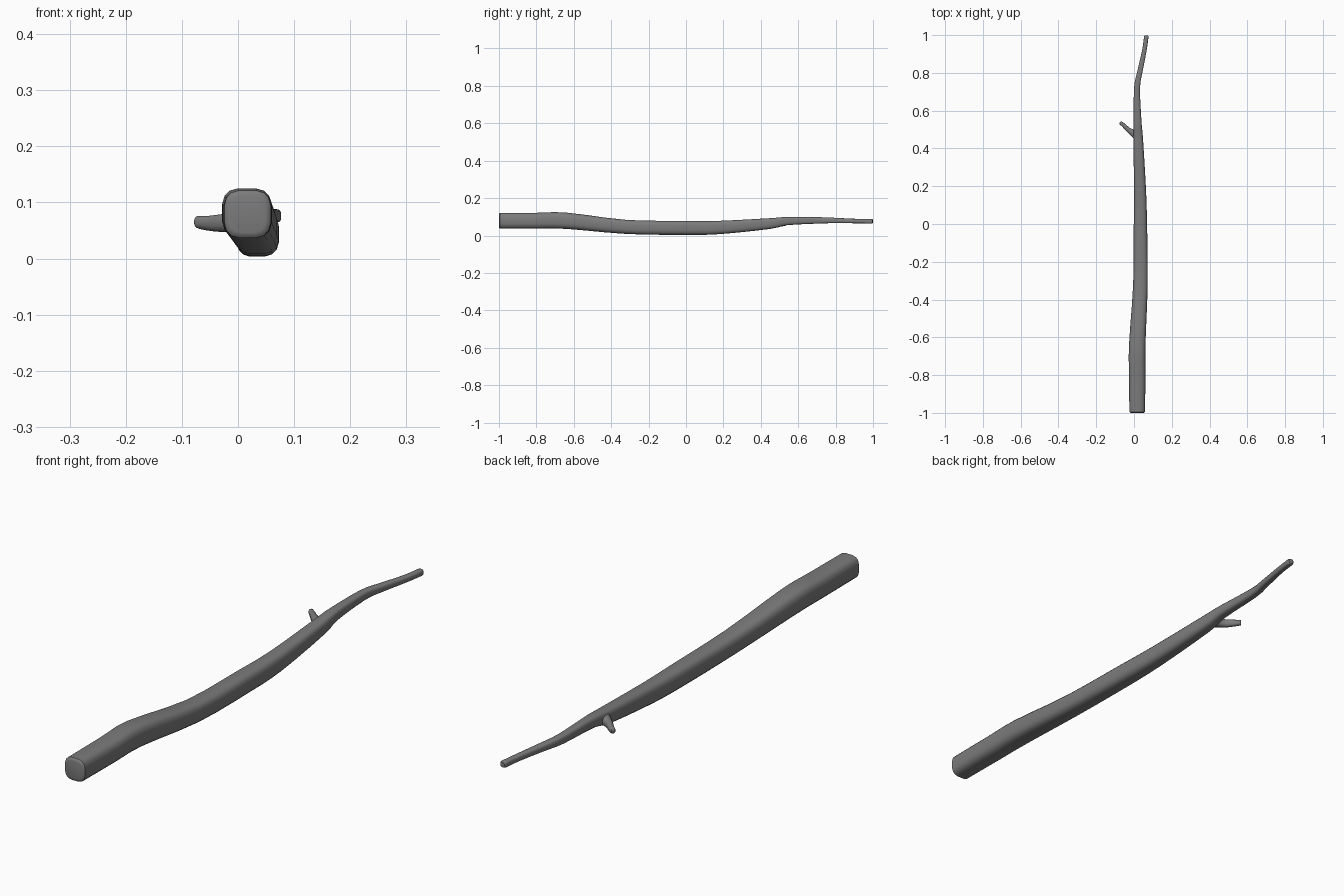
import bpy, bmesh, math
from mathutils import Vector

if "Cube" in bpy.data.objects:
    bpy.data.objects.remove(bpy.data.objects["Cube"])

bark = bpy.data.materials.new("bark_grey")
bark.diffuse_color = (0.2, 0.2, 0.2, 1)
bark.use_nodes = True
bark.node_tree.nodes["Principled BSDF"].inputs["Base Color"].default_value = bark.diffuse_color


def smooth_rows(rows, steps):
    """Catmull-Rom interpolation between the given sections."""
    out = []
    for i in range(len(rows) - 1):
        b, c = rows[i], rows[i + 1]
        a = rows[i - 1] if i else [2 * p - q for p, q in zip(b, c)]
        d = rows[i + 2] if i + 2 < len(rows) else [2 * q - p for p, q in zip(b, c)]
        for s in range(steps):
            t = s / steps
            out.append([0.5 * (2 * q + (r - p) * t + (2 * p - 5 * q + 4 * r - e) * t * t
                               + (3 * q - p - 3 * r + e) * t ** 3)
                        for p, q, r, e in zip(a, b, c, d)])
    out.append(list(rows[-1]))
    return out


def loft(name, rows, power, sides=16, steps=3, cap=0.006):
    """Rows are (x, y, z, half width, half height); ends get a softened rim."""
    rows = smooth_rows(rows, steps)
    pts = [Vector(r[:3]) for r in rows]
    rings = []
    for i, r in enumerate(rows):
        tan = pts[min(i + 1, len(pts) - 1)] - pts[max(i - 1, 0)]
        tan.z = 0
        tan.normalize()
        first, last = i == 0, i == len(rows) - 1
        sign = 1 if first else -1
        stages = [(0, 1.0)]
        if first or last:
            stages = [(0, 0.78), (0.25, 0.9), (1, 1.0)]
            if last:
                stages.reverse()
        for off, k in stages:
            c = pts[i] + tan * (sign * off * cap)
            rings.append((c, tan.cross(Vector((0, 0, 1))), r[3] * k, r[4] * k))
    bm = bmesh.new()
    loops = []
    for c, side, w, h in rings:
        loop = []
        for j in range(sides):
            a = 2 * math.pi * (j + 0.5) / sides
            ca, sa = math.cos(a), math.sin(a)
            u = math.copysign(abs(ca) ** (2 / power), ca)
            v = math.copysign(abs(sa) ** (2 / power), sa)
            loop.append(bm.verts.new(c + side * (u * w) + Vector((0, 0, v * h))))
        loops.append(loop)
    for p, q in zip(loops, loops[1:]):
        for j in range(sides):
            k = (j + 1) % sides
            bm.faces.new((p[j], p[k], q[k], q[j]))
    bm.faces.new(loops[0])
    bm.faces.new(loops[-1])
    bmesh.ops.recalc_face_normals(bm, faces=bm.faces)
    mesh = bpy.data.meshes.new(name)
    bm.to_mesh(mesh)
    bm.free()
    mesh.materials.append(bark)
    ob = bpy.data.objects.new(name, mesh)
    bpy.context.collection.objects.link(ob)
    bpy.ops.object.select_all(action='DESELECT')
    ob.select_set(True)
    bpy.context.view_layer.objects.active = ob
    bpy.ops.object.shade_smooth_by_angle(angle=math.radians(40))
    return ob


# Main stick: thick squarish butt, sagging middle, thin bent tip
loft("stick", [
    (0.017, -1.00, 0.079, 0.042, 0.043),
    (0.017, -0.80, 0.079, 0.044, 0.043),
    (0.017, -0.64, 0.079, 0.044, 0.044),
    (0.034, -0.32, 0.046, 0.039, 0.038),
    (0.034, -0.02, 0.041, 0.036, 0.038),
    (0.032, 0.18, 0.043, 0.032, 0.036),
    (0.022, 0.45, 0.064, 0.026, 0.029),
    (0.019, 0.54, 0.077, 0.021, 0.022),
    (0.016, 0.72, 0.081, 0.016, 0.017),
    (0.032, 0.81, 0.080, 0.014, 0.014),
    (0.055, 0.92, 0.077, 0.012, 0.012),
    (0.066, 0.998, 0.076, 0.012, 0.012),
], power=3.2)

# Small side twig with a flared root
loft("twig", [
    (0.020, 0.470, 0.070, 0.028, 0.020),
    (-0.004, 0.482, 0.065, 0.020, 0.018),
    (-0.030, 0.499, 0.063, 0.013, 0.016),
    (-0.055, 0.523, 0.063, 0.011, 0.013),
    (-0.074, 0.538, 0.065, 0.009, 0.011),
], power=2.3, sides=12, cap=0.004)
